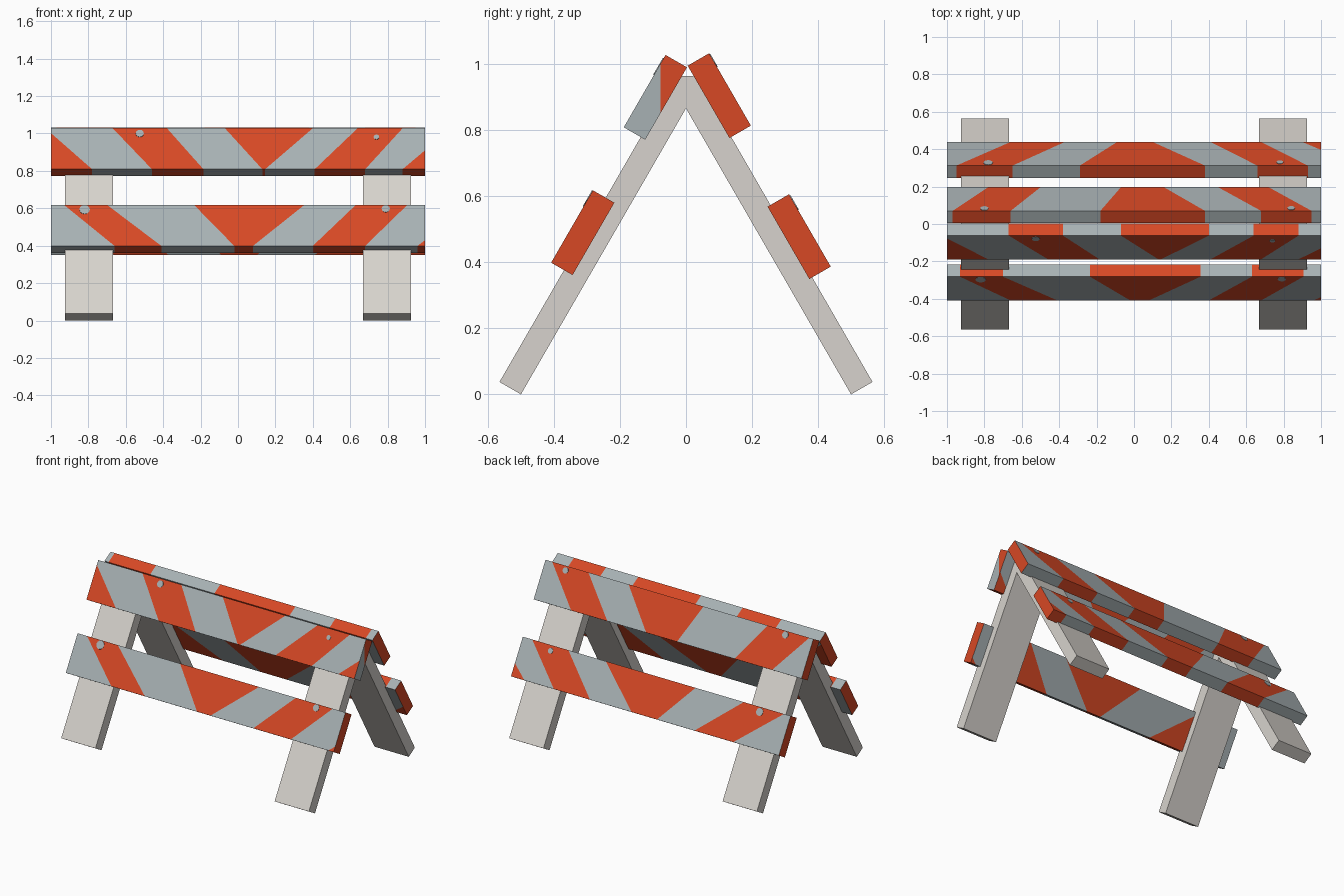
import bpy, bmesh, math
from mathutils import Vector, Matrix

if "Cube" in bpy.data.objects:
    bpy.data.objects.remove(bpy.data.objects["Cube"])

S, C = 0.5, math.sqrt(3) / 2          # 30 degree lean
HEIGHT, THICK = 0.253, 0.075          # board section


def material(name, rgb):
    m = bpy.data.materials.new(name)
    m.diffuse_color = (*rgb, 1)
    m.use_nodes = True
    m.node_tree.nodes["Principled BSDF"].inputs["Base Color"].default_value = m.diffuse_color
    return m


GREY = material("pale_grey", (0.39, 0.44, 0.456))
ORANGE = material("orange_red", (0.68, 0.065, 0.018))
WOOD = material("leg_off_white", (0.68, 0.65, 0.61))


def finish(bm, name, mats):
    bmesh.ops.recalc_face_normals(bm, faces=bm.faces)
    me = bpy.data.meshes.new(name)
    bm.to_mesh(me)
    bm.free()
    for m in mats:
        me.materials.append(m)
    ob = bpy.data.objects.new(name, me)
    bpy.context.collection.objects.link(ob)
    return ob


def prism(bm, profile, x0, x1):
    """Extrude a (y, z) profile along x."""
    f = bm.faces.new([bm.verts.new((x0, y, z)) for y, z in profile])
    r = bmesh.ops.extrude_face_region(bm, geom=[f])
    vs = [g for g in r["geom"] if isinstance(g, bmesh.types.BMVert)]
    bmesh.ops.translate(bm, verts=vs, vec=(x1 - x0, 0, 0))


def leg(name, side, x):
    # Leaning plank, mitred against its partner at the ridge
    pts = [(0.5, 0), (0.565, 0.0375), (0.03, 0.965), (0, 0.965), (0, 0.866)]
    bm = bmesh.new()
    prism(bm, [(side * y, z) for y, z in pts], x - 0.128, x + 0.128)
    finish(bm, name, [WOOD])


def board(name, side, top, bounds, dots, starts_orange=False, end_split=None):
    """Striped board; bounds are (x at bottom, x at top) of stripe edges."""
    corner = Vector((0, *top))
    down = Vector((0, side * S, -C))
    inward = Vector((0, -side * C, -S))
    at = lambda x, v, w=0: corner + Vector((x, 0, 0)) + down * v + inward * w
    bm = bmesh.new()
    prism(bm, [at(0, v, w).yz for v, w in
               ((0, 0), (HEIGHT, 0), (HEIGHT, THICK), (0, THICK))], -1, 1)

    # Cut the stripe edges through the board
    planes = []
    for xb, xt in bounds:
        pb = at(xb, HEIGHT)
        n = (at(xt, 0) - pb).cross(inward).normalized()
        if n.x < 0:
            n.negate()
        planes.append((pb, n))
    if end_split is not None:
        planes_cut = planes + [(Vector((0, end_split, 0)), Vector((0, 1, 0)))]
    else:
        planes_cut = planes
    for co, n in planes_cut:
        bmesh.ops.bisect_plane(bm, geom=bm.verts[:] + bm.edges[:] + bm.faces[:],
                               dist=1e-6, plane_co=co, plane_no=n)
    bm.normal_update()

    # Alternate the colours, board ends are orange
    for f in bm.faces:
        c = f.calc_center_median()
        if abs(f.normal.x) > 0.95:
            orange = end_split is None or c.x < 0 or c.y > end_split
        else:
            orange = (sum((c - p).dot(n) > 0 for p, n in planes) + starts_orange) % 2
        f.material_index = int(orange)
    finish(bm, name, [GREY, ORANGE])

    # Bolt patches as thin discs on the outer face
    turn = Matrix((Vector((1, 0, 0)), down, -inward)).transposed().to_4x4()
    bm = bmesh.new()
    for x, v, r in dots:
        bmesh.ops.create_cone(bm, cap_ends=True, segments=12, radius1=r, radius2=r,
                              depth=0.005,
                              matrix=Matrix.Translation(at(x, v)) @ turn)
    finish(bm, name + "_bolt_patches", [GREY])


# Legs
for side, face in ((-1, "front"), (1, "back")):
    for x, hand in ((-0.797, "left"), (0.797, "right")):
        leg(f"{face}_{hand}_leg", side, x)

# Boards
board("front_upper_board", -1, (-0.062, 1.028),
      [(-0.78, -1.03), (-0.46, -0.67), (-0.185, -0.38), (0.13, -0.07),
       (0.145, 0.40), (0.41, 0.64), (0.68, 0.88), (0.88, 1.14)],
      [(-0.525, 0.033, 0.022), (0.74, 0.055, 0.015)],
      starts_orange=True, end_split=-0.077)
board("front_lower_board", -1, (-0.282, 0.618),
      [(-0.66, -0.93), (-0.41, -0.70), (-0.02, -0.235), (0.08, 0.355),
       (0.40, 0.63), (0.68, 0.905), (0.96, 1.25)],
      [(-0.82, 0.029, 0.028), (0.79, 0.024, 0.022)])
board("back_upper_board", 1, (0.070, 1.033),
      [(-0.78, -0.97), (-0.5, -0.66), (-0.07, -0.18), (0.16, 0.38),
       (0.45, 0.68), (0.72, 0.95)],
      [(-0.80, 0.025, 0.022), (0.84, 0.028, 0.02)])
board("back_lower_board", 1, (0.312, 0.606),
      [(-0.66, -0.95), (-0.37, -0.65), (-0.09, -0.29), (0.10, 0.38),
       (0.41, 0.66), (0.68, 0.93), (0.90, 1.20)],
      [(-0.78, 0.03, 0.025), (0.78, 0.035, 0.018)])
